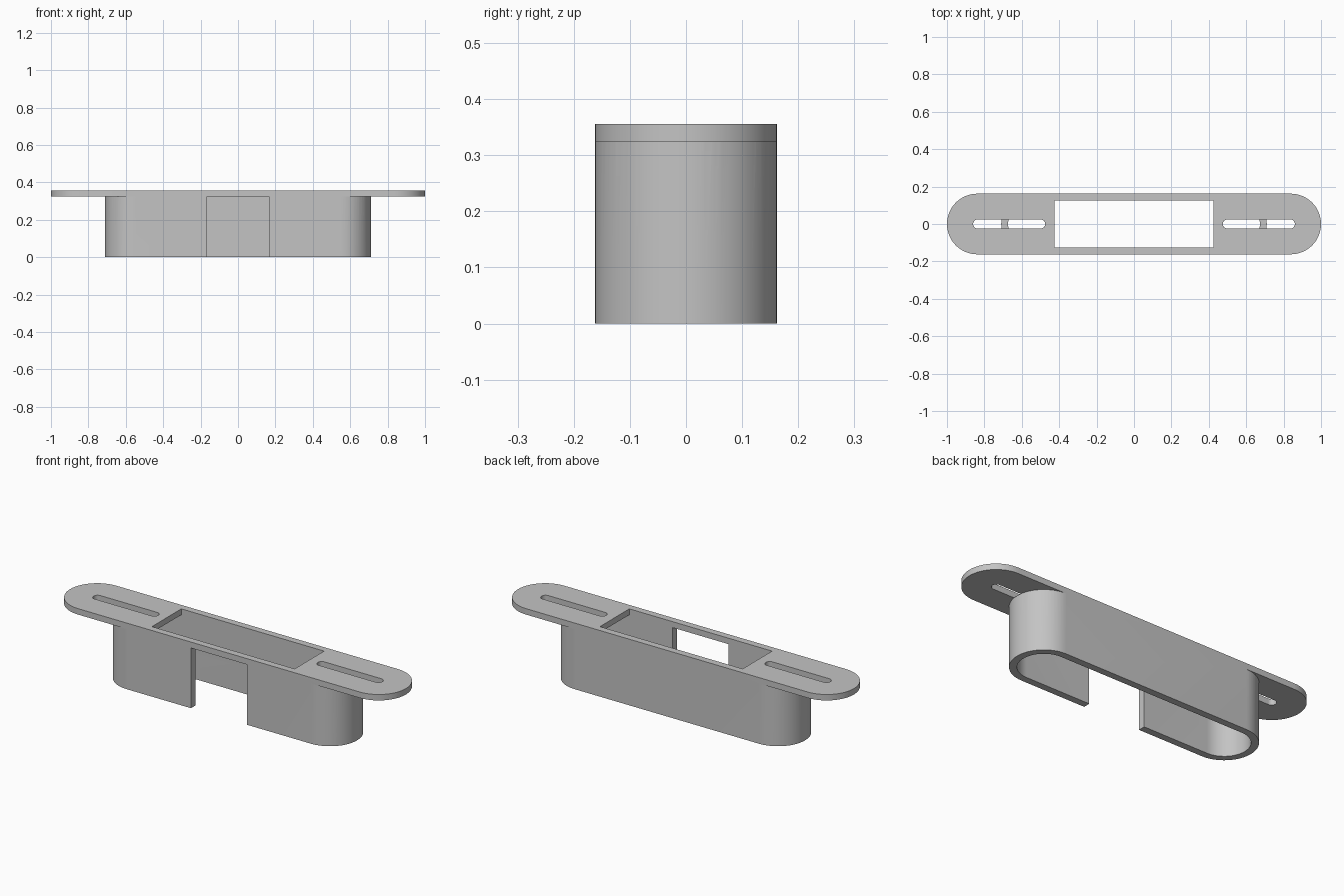
import bpy, bmesh
from math import pi, sin, cos, radians

cube = bpy.data.objects.get("Cube")
if cube:
    bpy.data.objects.remove(cube, do_unlink=True)

HALF_WIDTH = 0.162
WALL = 0.037
FLANGE_BOTTOM, TOP = 0.324, 0.356
NOTCH = 0.167

grey = bpy.data.materials.new("plain grey")
grey.use_nodes = True
colour = (0.55, 0.55, 0.55, 1)
grey.diffuse_color = colour
grey.node_tree.nodes["Principled BSDF"].inputs["Base Color"].default_value = colour


def arc(cx, r, start, steps=32):
    """Half circle, counter-clockwise from the start angle."""
    return [(cx + r * cos(start + pi * i / steps), r * sin(start + pi * i / steps))
            for i in range(steps + 1)]


def stadium(x0, x1, r):
    return arc(x1 - r, r, -pi / 2) + arc(x0 + r, r, pi / 2)


def extrude_outlines(name, outlines, z0, z1):
    """Fill the first outline, with the others as holes, and give it height."""
    curve = bpy.data.curves.new(name, "CURVE")
    curve.dimensions = "2D"
    curve.fill_mode = "BOTH"
    curve.extrude = (z1 - z0) / 2
    for points in outlines:
        spline = curve.splines.new("POLY")
        spline.points.add(len(points) - 1)
        for p, (x, y) in zip(spline.points, points):
            p.co = (x, y, 0, 1)
        spline.use_cyclic_u = True
    helper = bpy.data.objects.new(name + "_outline", curve)
    bpy.context.collection.objects.link(helper)
    bpy.context.view_layer.update()
    mesh = bpy.data.meshes.new_from_object(
        helper.evaluated_get(bpy.context.evaluated_depsgraph_get()))
    bpy.data.objects.remove(helper, do_unlink=True)

    # Weld caps to walls and merge the flat triangles
    bm = bmesh.new()
    bm.from_mesh(mesh)
    bmesh.ops.remove_doubles(bm, verts=bm.verts, dist=0.0001)
    bmesh.ops.translate(bm, verts=bm.verts, vec=(0, 0, (z0 + z1) / 2))
    bmesh.ops.recalc_face_normals(bm, faces=bm.faces)
    bm.to_mesh(mesh)
    bm.free()
    mesh.materials.clear()
    mesh.materials.append(grey)
    obj = bpy.data.objects.new(name, mesh)
    bpy.context.collection.objects.link(obj)
    return obj


# Mounting flange with a central window and two screw slots
window = [(-0.425, -0.125), (0.425, -0.125), (0.425, 0.125), (-0.425, 0.125)]
slots = [stadium(0.475, 0.86, 0.024), stadium(-0.86, -0.475, 0.024)]
flange = extrude_outlines("mounting_flange",
                          [stadium(-1, 1, HALF_WIDTH), window] + slots,
                          FLANGE_BOTTOM, TOP)

# Hollow rounded wall, interrupted by the notch in the front
inner_r = HALF_WIDTH - WALL
outer = stadium(-0.71, 0.71, HALF_WIDTH)
inner = stadium(-0.71 + WALL, 0.71 - WALL, inner_r)
band = ([(NOTCH, -HALF_WIDTH)] + outer + [(-NOTCH, -HALF_WIDTH), (-NOTCH, -inner_r)]
        + inner[::-1] + [(NOTCH, -inner_r)])
wall = extrude_outlines("housing_wall", [band], 0, FLANGE_BOTTOM)

# Join the wall and the flange into one solid
union = flange.modifiers.new("join wall", "BOOLEAN")
union.operation = "UNION"
union.solver = "EXACT"
union.object = wall
bpy.context.view_layer.objects.active = flange
flange.select_set(True)
bpy.ops.object.modifier_apply(modifier=union.name)
bpy.data.objects.remove(wall, do_unlink=True)
flange.name = "flanged_housing"
bpy.ops.object.shade_smooth_by_angle(angle=radians(30))
